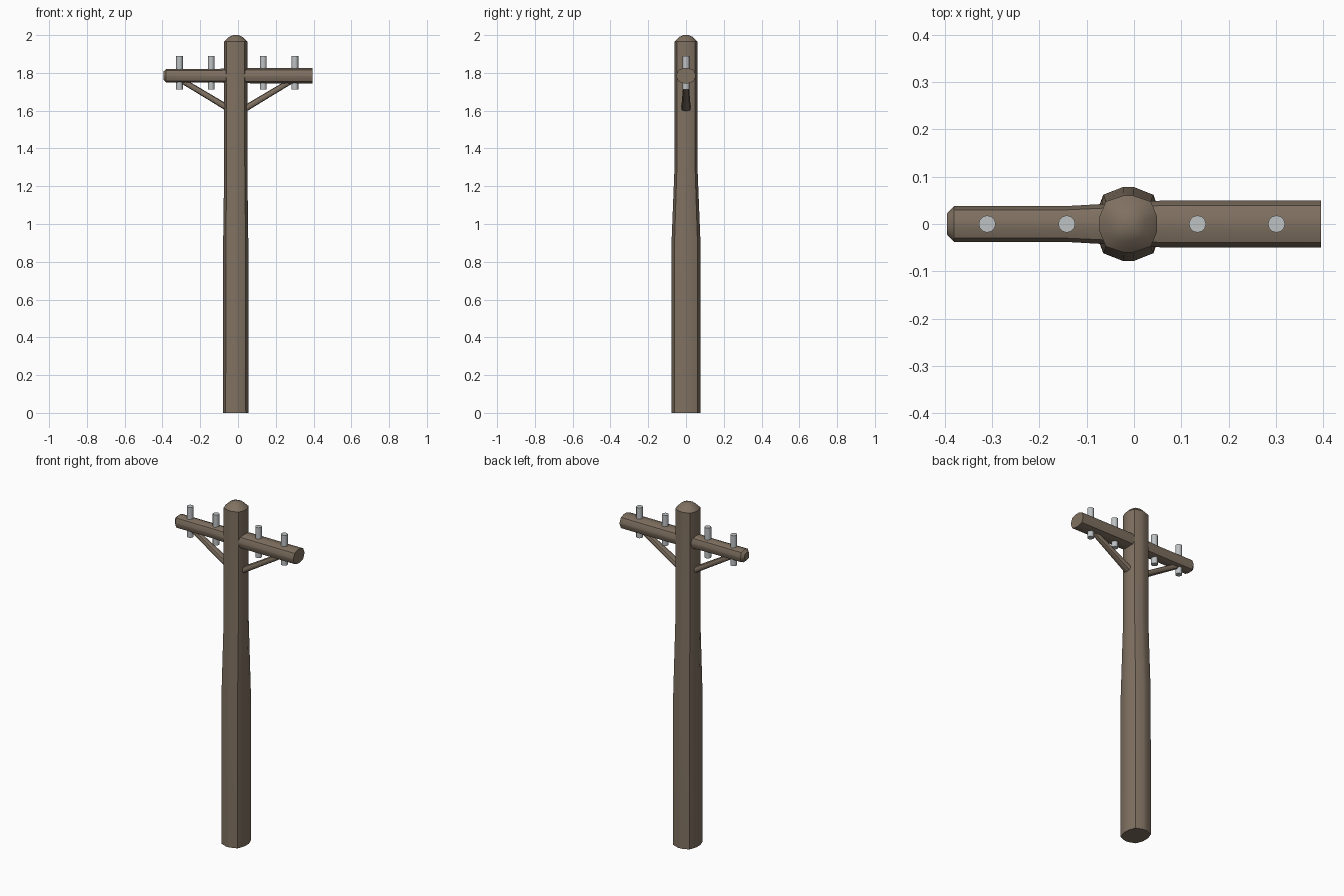
import bpy, bmesh, math
from mathutils import Matrix, Vector

if "Cube" in bpy.data.objects:
    bpy.data.objects.remove(bpy.data.objects["Cube"])

wood = bpy.data.materials.new("wood")
wood.diffuse_color = (0.215, 0.165, 0.12, 1)
wood.use_nodes = True
wood.node_tree.nodes["Principled BSDF"].inputs["Base Color"].default_value = wood.diffuse_color
metal = bpy.data.materials.new("metal")
metal.diffuse_color = (0.52, 0.54, 0.55, 1)
metal.use_nodes = True
metal.node_tree.nodes["Principled BSDF"].inputs["Base Color"].default_value = metal.diffuse_color

# Twelve-sided log cross-section, as unit half-widths
QUARTER = [(1, 0.26), (0.78, 0.79), (0.17, 1)]
LOG = (QUARTER + [(-x, y) for x, y in reversed(QUARTER)]
       + [(-x, -y) for x, y in QUARTER] + [(x, -y) for x, y in reversed(QUARTER)])


def loft(name, stations, matrix, material, section=LOG, angle=35):
    """Skin a section along local z; stations are (z, half x, half y)."""
    bm = bmesh.new()
    rings = [[bm.verts.new((x * a, y * b, z)) for x, y in section] for z, a, b in stations]
    n = len(section)
    for lo, hi in zip(rings, rings[1:]):
        for i in range(n):
            j = (i + 1) % n
            bm.faces.new((lo[i], lo[j], hi[j], hi[i]))
    bm.faces.new(rings[0][::-1])
    bm.faces.new(rings[-1])
    bmesh.ops.transform(bm, matrix=matrix, verts=bm.verts)
    bmesh.ops.recalc_face_normals(bm, faces=bm.faces)
    mesh = bpy.data.meshes.new(name)
    bm.to_mesh(mesh)
    bm.free()
    mesh.materials.append(material)
    ob = bpy.data.objects.new(name, mesh)
    bpy.context.collection.objects.link(ob)
    bpy.ops.object.select_all(action='DESELECT')
    ob.select_set(True)
    bpy.context.view_layer.objects.active = ob
    bpy.ops.object.shade_smooth_by_angle(angle=math.radians(angle))
    return ob


AXIS = -0.012

# Upright post with a thicker foot and a rounded top
loft("post", [(0, 0.068, 0.078), (0.87, 0.067, 0.078), (1.32, 0.061, 0.060),
              (1.965, 0.061, 0.060), (1.99, 0.036, 0.036), (2.0, 0.014, 0.014)],
     Matrix.Translation((AXIS, 0, 0)), wood)

# Crossarm: thin, chamfered left end and thick, flat right end
loft("crossarm", [(-0.395, 0.022, 0.022), (-0.38, 0.036, 0.038), (-0.14, 0.036, 0.038),
                  (0.07, 0.04, 0.05), (0.395, 0.04, 0.05)],
     Matrix.Translation((0, 0, 1.785)) @ Matrix.Rotation(math.pi / 2, 4, 'Y'), wood)

# Diagonal braces, wider at the post
for side, name in ((1, "brace_right"), (-1, "brace_left")):
    start = Vector((-0.006 + side * 0.045, 0, 1.612))
    end = Vector((-0.006 + side * 0.285, 0, 1.756))
    d = end - start
    loft(name, [(0, 0.017, 0.025), (d.length * 0.35, 0.016, 0.021), (d.length, 0.015, 0.013)],
         Matrix.Translation(start) @ Matrix.Rotation(math.atan2(d.x, d.z), 4, 'Y'), wood)

# Insulator pins through the crossarm
CIRCLE = [(math.cos(math.tau * i / 12), math.sin(math.tau * i / 12)) for i in range(12)]
for i, x in enumerate((-0.31, -0.142, 0.134, 0.301)):
    loft(f"insulator_pin_{i + 1}", [(1.712, 0.018, 0.018), (1.89, 0.018, 0.018)],
         Matrix.Translation((x, 0, 0)), metal, CIRCLE)
